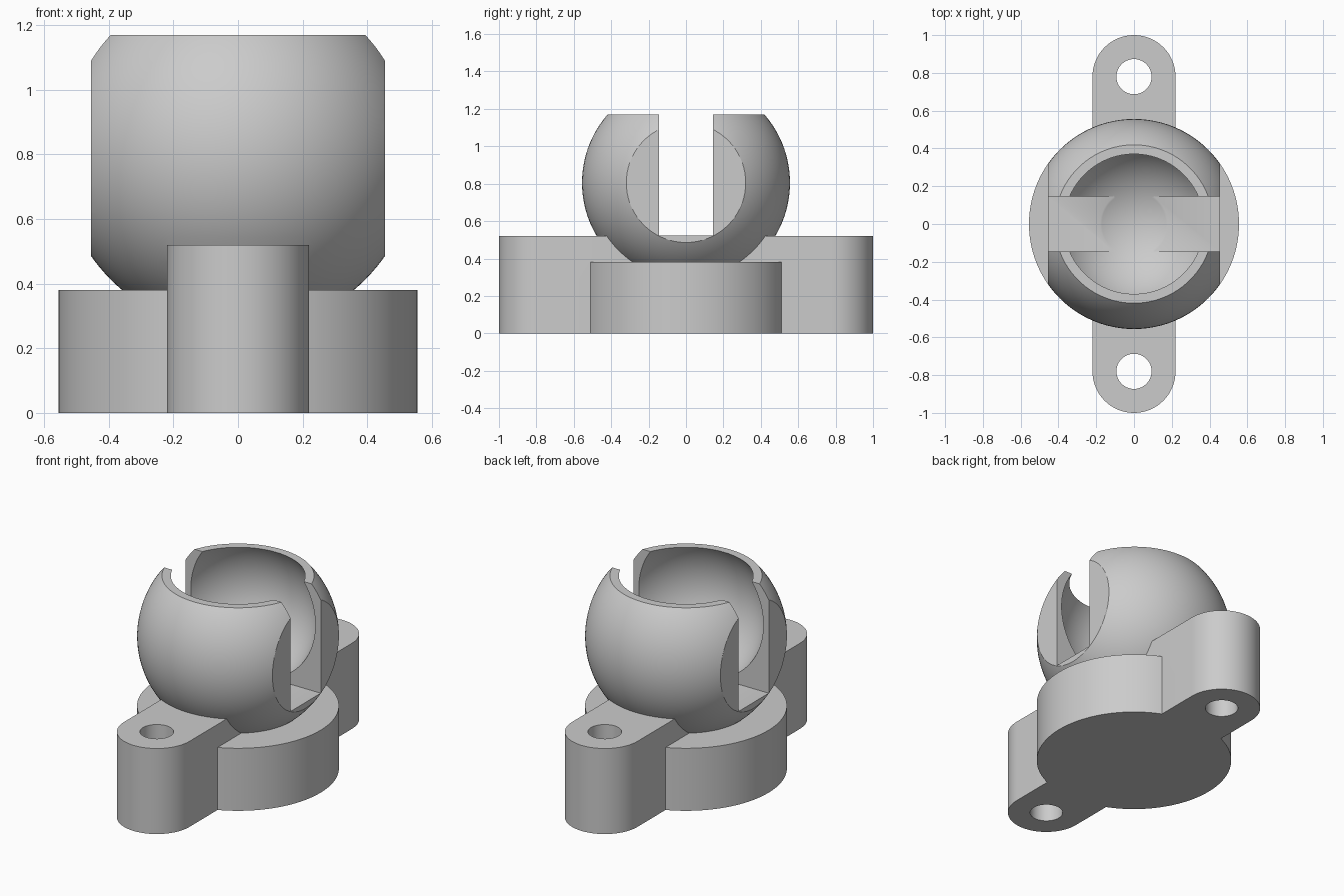
import bpy
import bmesh
import math
from mathutils import Matrix, Vector

if "Cube" in bpy.data.objects:
    bpy.data.objects.remove(bpy.data.objects["Cube"], do_unlink=True)

BALL_Z, BALL_R = 0.805, 0.556
EAR_Y, EAR_R, EAR_H = 0.78, 0.22, 0.52


def finish(name, bm):
    mesh = bpy.data.meshes.new(name)
    bm.to_mesh(mesh)
    bm.free()
    obj = bpy.data.objects.new(name, mesh)
    bpy.context.collection.objects.link(obj)
    return obj


def sphere(name, r, z):
    bm = bmesh.new()
    bmesh.ops.create_uvsphere(bm, u_segments=96, v_segments=64, radius=r,
                              matrix=Matrix.Translation((0, 0, z)))
    return finish(name, bm)


def box(name, lo, hi):
    bm = bmesh.new()
    bmesh.ops.create_cube(bm, size=1)
    lo, hi = Vector(lo), Vector(hi)
    bmesh.ops.scale(bm, vec=hi - lo, verts=bm.verts)
    bmesh.ops.translate(bm, vec=(lo + hi) / 2, verts=bm.verts)
    return finish(name, bm)


def cylinder(name, r, y, z0, z1, segments=96):
    bm = bmesh.new()
    bmesh.ops.create_cone(bm, cap_ends=True, segments=segments, radius1=r, radius2=r,
                          depth=z1 - z0, matrix=Matrix.Translation((0, y, (z0 + z1) / 2)))
    return finish(name, bm)


def capsule(name, r, y, h, steps=32):
    """Long bar with rounded ends, extruded upwards."""
    bm = bmesh.new()
    verts = []
    for side in (1, -1):
        for i in range(steps + 1):
            a = math.pi * i / steps
            verts.append(bm.verts.new((side * r * math.cos(a), side * (y + r * math.sin(a)), 0)))
    face = bm.faces.new(verts)
    top = bmesh.ops.extrude_face_region(bm, geom=[face])["geom"]
    bmesh.ops.translate(bm, vec=(0, 0, h), verts=[g for g in top if isinstance(g, bmesh.types.BMVert)])
    bmesh.ops.recalc_face_normals(bm, faces=bm.faces)
    return finish(name, bm)


def combine(target, tool, operation):
    """Apply a boolean and remove the tool."""
    tool.hide_render = True
    mod = target.modifiers.new(operation.title(), "BOOLEAN")
    mod.operation, mod.solver, mod.object = operation, "EXACT", tool
    bpy.context.view_layer.objects.active = target
    bpy.ops.object.modifier_apply(modifier=mod.name)
    bpy.data.objects.remove(tool, do_unlink=True)


# Ball with flat sides and a flat top
body = sphere("ball_socket_mount", BALL_R, BALL_Z)
combine(body, box("ball_trim", (-0.455, -1, 0), (0.455, 1, 1.17)), "INTERSECT")

# Round base and the bar forming both mounting ears
combine(body, cylinder("round_base", 0.556, 0, 0, 0.38, 128), "UNION")
combine(body, capsule("ear_bar", EAR_R, EAR_Y, EAR_H), "UNION")

# Socket cavity, cross slot and screw holes
combine(body, sphere("cavity_cutter", 0.443, 0.927), "DIFFERENCE")
combine(body, box("slot_cutter", (-1, -0.145, 0.522), (1, 0.145, 1.5)), "DIFFERENCE")
for side in (-1, 1):
    combine(body, cylinder("hole_cutter", 0.093, side * EAR_Y, -0.5, 1, 48), "DIFFERENCE")

# Plain grey finish
grey = bpy.data.materials.new("plain grey")
grey.use_nodes = True
colour = (0.6, 0.6, 0.6, 1)
grey.diffuse_color = colour
grey.node_tree.nodes["Principled BSDF"].inputs["Base Color"].default_value = colour
body.data.materials.clear()
body.data.materials.append(grey)

bpy.ops.object.select_all(action="DESELECT")
body.select_set(True)
bpy.context.view_layer.objects.active = body
bpy.ops.object.shade_smooth_by_angle(angle=math.radians(25))
